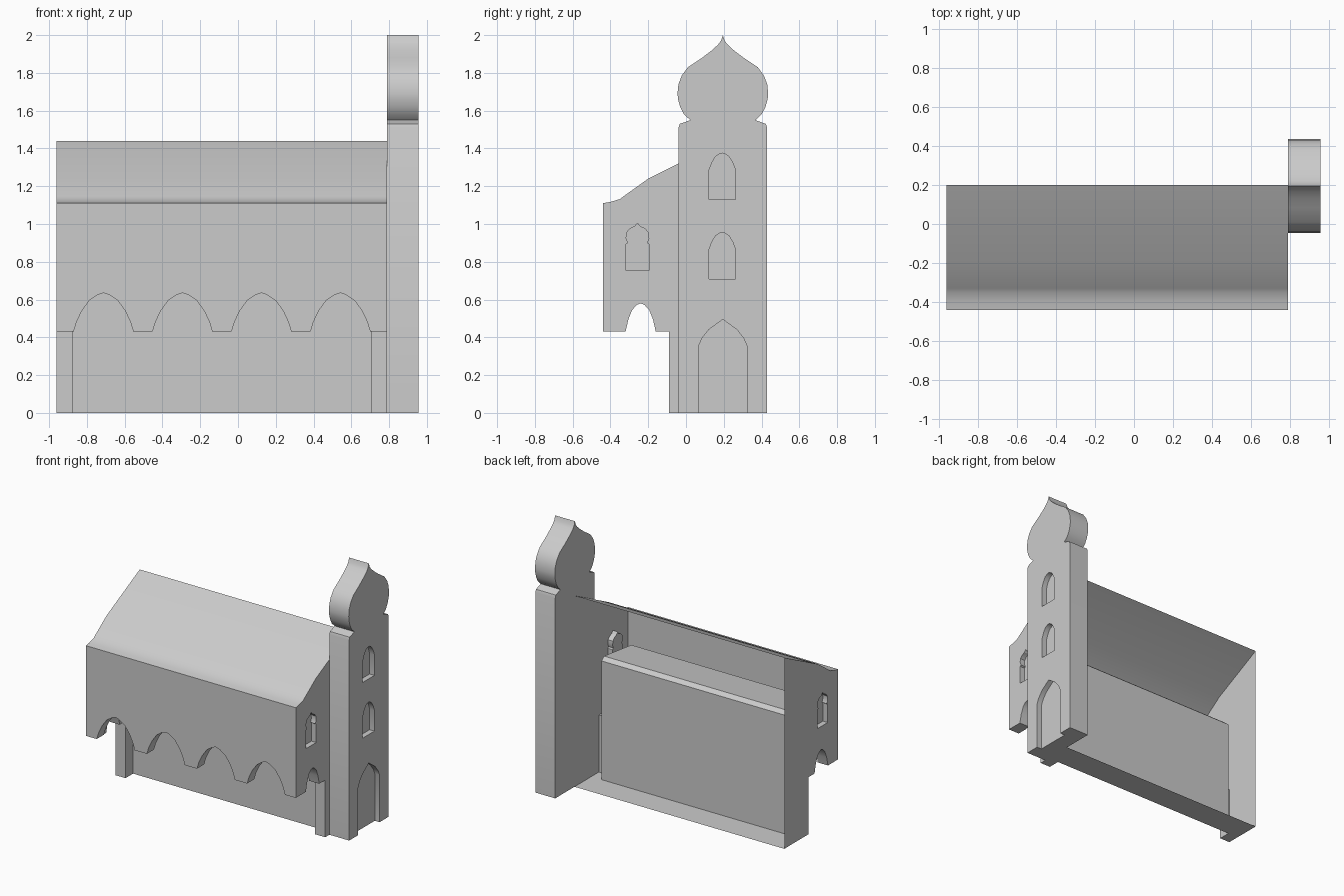
import bpy, bmesh
from mathutils import Vector

if "Cube" in bpy.data.objects:
    bpy.data.objects.remove(bpy.data.objects["Cube"])

CX, HALF, INNER = -0.085, 0.875, 0.79      # hall centre, outer and porch half-lengths
FRONT, FRONT_IN, PIER, BACK = -0.44, -0.355, -0.09, 0.2


def place(axis, p, d):
    return (d, p[0], p[1]) if axis == 'X' else (p[0], d, p[1])


def strip(bm, axis, path, d0, d1, facing, closed=False):
    """Sweep a profile along an axis; the first face looks towards 'facing'."""
    a = [bm.verts.new(place(axis, p, d0)) for p in path]
    b = [bm.verts.new(place(axis, p, d1)) for p in path]
    n = len(path)
    faces = [bm.faces.new((a[i], a[(i + 1) % n], b[(i + 1) % n], b[i]))
             for i in range(n if closed else n - 1)]
    faces[0].normal_update()
    if faces[0].normal.dot(Vector(facing)) < 0:
        bmesh.ops.reverse_faces(bm, faces=faces)


def sheet(bm, axis, loops, d, facing):
    """Flat plate with an outline and optional holes."""
    edges = []
    for loop in loops:
        v = [bm.verts.new(place(axis, p, d)) for p in loop]
        edges += [bm.edges.new((v[i - 1], v[i])) for i in range(len(v))]
    res = bmesh.ops.triangle_fill(bm, use_beauty=True, use_dissolve=False, edges=edges)
    for f in res['geom']:
        if isinstance(f, bmesh.types.BMFace):
            f.normal_update()
            if f.normal.dot(Vector(facing)) < 0:
                f.normal_flip()


def sym(half, c, z=0):
    """Mirror a right-hand half profile (bottom to apex) about c."""
    left = [(c - w, z + h) for w, h in half]
    right = [(c + w, z + h) for w, h in reversed(half) if w > 0]
    return left + right


def niche(bm, loop, x_out, x_in, s):
    strip(bm, 'X', [loop[-1]] + loop[:-1], x_out, x_in, (0, 0, 1), True)
    sheet(bm, 'X', [loop], x_in, (s, 0, 0))


def finish(bm, name):
    bmesh.ops.remove_doubles(bm, verts=bm.verts, dist=0.0005)
    me = bpy.data.meshes.new(name)
    bm.to_mesh(me)
    bm.free()
    ob = bpy.data.objects.new(name, me)
    bpy.context.collection.objects.link(ob)
    bpy.ops.object.select_all(action='DESELECT')
    ob.select_set(True)
    bpy.context.view_layer.objects.active = ob
    bpy.ops.object.shade_smooth_by_angle(angle=0.5)


# Shared profiles
roof_path = [(FRONT, 1.11), (-0.40, 1.117), (-0.35, 1.132), (-0.33, 1.147),
             (-0.2, 1.24), (BACK, 1.44)]
porch_path = [(0, 0), (0, 0.895), (-0.03, 0.92), (FRONT_IN, 0.88)]
side_arch = sym([(.08, .43), (.065, .495), (.045, .545), (.02, .572), (0, .58)], -0.24)
end_window = sym([(.06, .755), (.06, .893), (.05, .9), (.06, .925), (.057, .955),
                  (.04, .975), (.013, .987), (0, 1.005)], -0.257)

# End walls with side arch, window niche and corner pier
for name, s in (("left_end_wall", -1), ("right_end_wall", 1)):
    bm = bmesh.new()
    xo, xi = CX + s * HALF, CX + s * INNER
    outer = ([(FRONT, .43)] + side_arch + [(PIER, .43), (PIER, 0), (BACK, 0)]
             + roof_path[::-1])
    inner = [(FRONT_IN, .43)] + side_arch + [(PIER, .43), (PIER, 0)] + porch_path
    sheet(bm, 'X', [outer, end_window], xo, (s, 0, 0))
    sheet(bm, 'X', [inner], xi, (-s, 0, 0))
    strip(bm, 'X', inner[:len(side_arch) + 3], xo, xi, (0, 0, -1))
    strip(bm, 'X', [(PIER, 0), (0, 0)], xo, xi, (0, 0, -1))
    niche(bm, end_window, xo, xo - s * 0.04, s)
    finish(bm, name)

# Front arcade: four arches through a thick wall
arch_half = [(.158, .43), (.143, .48), (.115, .54), (.075, .595), (.03, .625), (0, .635)]
arches = []
for i in range(4):
    arches += sym(arch_half, CX + (i - 1.5) * 0.418)
bm = bmesh.new()
ends = [(CX - HALF, .43)] + arches + [(CX + HALF, .43)]
sheet(bm, 'Y', [ends + [(CX + HALF, 1.11), (CX - HALF, 1.11)]], FRONT, (0, -1, 0))
sheet(bm, 'Y', [[(CX - INNER, .43)] + arches + [(CX + INNER, .43), (CX + INNER, .88),
                (CX - INNER, .88)]], FRONT_IN, (0, 1, 0))
strip(bm, 'Y', ends, FRONT, FRONT_IN, (0, 0, -1))
finish(bm, "front_arcade")

# Porch back wall with ceiling, roof sheet and floor
for name, path, h, facing in (
        ("porch_wall", porch_path, INNER, (0, -1, 0)),
        ("roof", roof_path, HALF, (0, 0, 1)),
        ("floor", [(0, 0), (BACK, 0)], HALF, (0, 0, -1))):
    bm = bmesh.new()
    strip(bm, 'X', path, CX - h, CX + h, facing)
    finish(bm, name)

# Tower with onion top, two window niches and a door niche
TY, X0, X1, XN = 0.195, 0.79, 0.955, 0.915
outline = sym([(.235, 0), (.235, 1.51), (.228, 1.53), (.172, 1.55), (.205, 1.58),
               (.226, 1.62), (.237, 1.66), (.24, 1.69), (.235, 1.74), (.218, 1.785),
               (.185, 1.83), (.11, 1.88), (.06, 1.918), (.025, 1.95), (.01, 1.97),
               (0, 2.0)], TY)
door = sym([(.128, 0), (.128, .355), (.11, .395), (.075, .44), (.03, .473), (0, .495)], TY)
window = [(.07, 0), (.07, .155), (.055, .195), (.035, .228), (.012, .242), (0, .245)]
windows = [sym(window, TY - 0.003, z) for z in (0.71, 1.13)]
bm = bmesh.new()
sheet(bm, 'X', [outline + door[::-1]] + windows, X1, (1, 0, 0))
sheet(bm, 'X', [outline], X0, (-1, 0, 0))
strip(bm, 'X', outline, X0, X1, (0, -1, 0))
for w in windows:
    niche(bm, w, X1, XN, 1)
strip(bm, 'X', door, X1, XN, (0, 1, 0))
sheet(bm, 'X', [door], XN, (1, 0, 0))
for a, b, x in ((outline[0], door[0], X1), (door[0], door[-1], XN),
                (door[-1], outline[-1], X1)):
    strip(bm, 'X', [a, b], X0, x, (0, 0, -1))
finish(bm, "tower")
